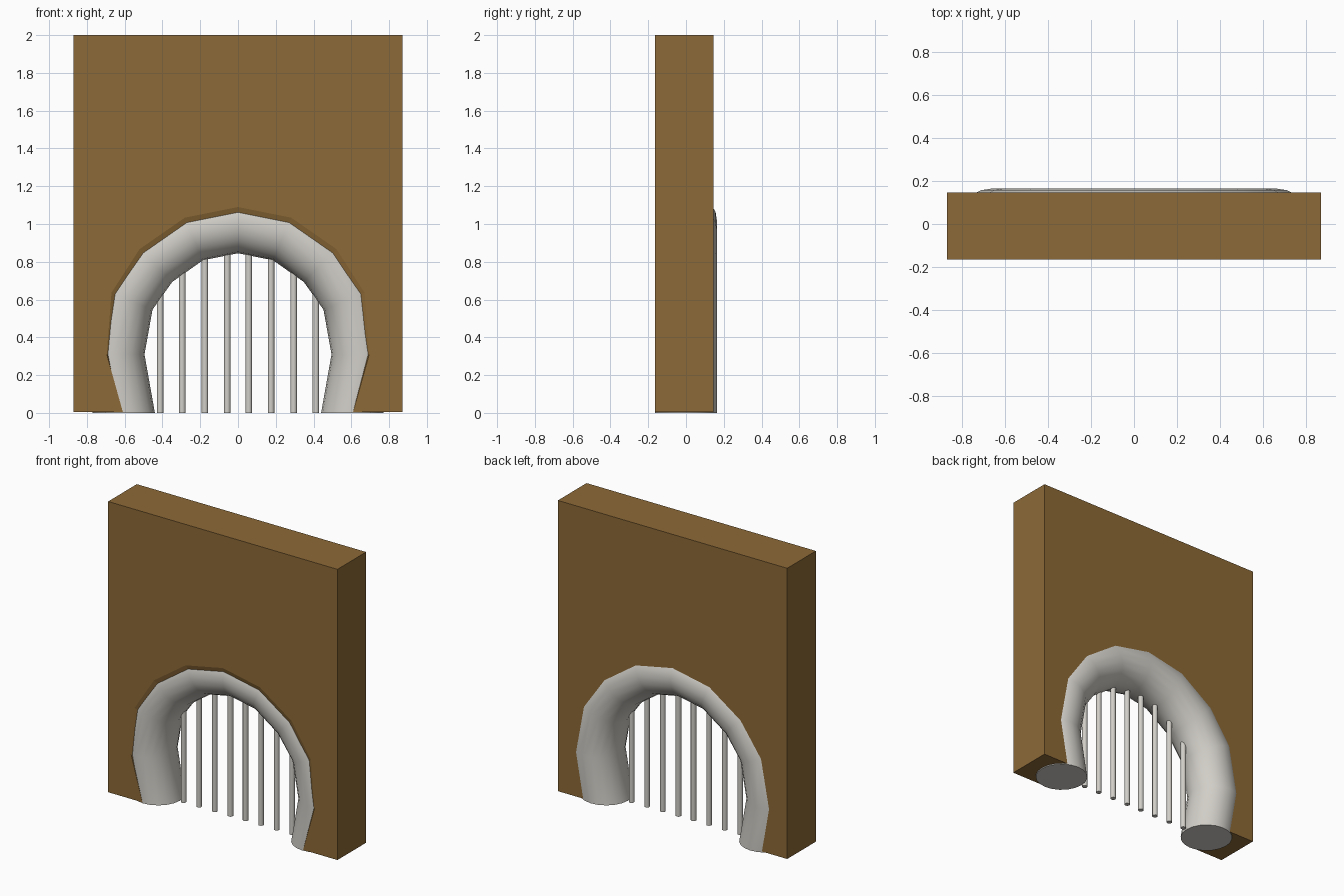
import bpy, bmesh, math
from mathutils import Vector

if "Cube" in bpy.data.objects:
    bpy.data.objects.remove(bpy.data.objects["Cube"])


def material(name, rgb):
    m = bpy.data.materials.new(name)
    m.diffuse_color = (*rgb, 1)
    m.use_nodes = True
    m.node_tree.nodes["Principled BSDF"].inputs["Base Color"].default_value = m.diffuse_color
    return m


BROWN = material("brown wall", (0.265, 0.143, 0.038))
SILVER = material("pale metal", (0.64, 0.62, 0.575))


def finish(bm, name, mat, smooth=False):
    bmesh.ops.recalc_face_normals(bm, faces=bm.faces)
    me = bpy.data.meshes.new(name)
    bm.to_mesh(me)
    bm.free()
    me.materials.append(mat)
    ob = bpy.data.objects.new(name, me)
    bpy.context.collection.objects.link(ob)
    if smooth:
        bpy.context.view_layer.objects.active = ob
        ob.select_set(True)
        bpy.ops.object.shade_smooth_by_angle(angle=math.radians(50))
        ob.select_set(False)
    return ob


# Arch centreline (x, z): right half from foot to crown, then mirrored
half = [(0.605, 0), (0.66, 0.31), (0.605, 0.61), (0.465, 0.81), (0.25, 0.96), (0, 1.01)]
path = [Vector(p) for p in half] + [Vector((-x, z)) for x, z in half[-2::-1]]
N = len(path)
normals = []
for i in range(N):
    if i in (0, N - 1):
        normals.append(Vector((1 if i == 0 else -1, 0)))
    else:
        t = ((path[i] - path[i - 1]).normalized() + (path[i + 1] - path[i]).normalized()).normalized()
        normals.append(Vector((t.y, -t.x)))

# Arch tube, with flat feet on the ground
R, SIDES = 0.165, 20
bm = bmesh.new()
rings = []
for p, n in zip(path, normals):
    ring = []
    for k in range(SIDES):
        a = 2 * math.pi * k / SIDES
        q = p + n * R * math.cos(a)
        ring.append(bm.verts.new((q.x, R * math.sin(a), q.y)))
    rings.append(ring)
for r0, r1 in zip(rings, rings[1:]):
    for k in range(SIDES):
        j = (k + 1) % SIDES
        bm.faces.new((r0[k], r0[j], r1[j], r1[k]))
bm.faces.new(rings[0])
bm.faces.new(rings[-1])
finish(bm, "arch_tube", SILVER, True)

# Wall slab with an arched opening that slopes in at its front rim
rim = [0.005, 0.035, 0.07, 0.08, 0.08, 0.08]
inner = [0.005, 0.015, 0.03, 0.03, 0.03, 0.03]
Z0 = 0.006
bm = bmesh.new()
loops = []
for y, offs in ((-0.165, rim), (-0.15, inner), (0.146, inner)):
    pts = [p + n * o for p, n, o in zip(path, normals, offs + offs[-2::-1])]
    outline = [(q.x, max(q.y, Z0)) for q in pts]
    outline += [(-0.87, Z0), (-0.87, 2), (0.87, 2), (0.87, Z0)]
    loops.append([bm.verts.new((x, y, z)) for x, z in outline])
for a, b in zip(loops, loops[1:]):
    for k in range(len(a)):
        j = (k + 1) % len(a)
        bm.faces.new((a[k], a[j], b[j], b[k]))
bm.faces.new(loops[0])
bm.faces.new(loops[-1])
finish(bm, "wall", BROWN)

# Gate bars, running up into the arch
for s in (-1, 1):
    for x, top in ((0.057, 0.9), (0.175, 0.88), (0.295, 0.82), (0.412, 0.7)):
        bm = bmesh.new()
        bmesh.ops.create_cone(bm, cap_ends=True, segments=10, radius1=0.018, radius2=0.018, depth=top)
        bmesh.ops.translate(bm, verts=bm.verts, vec=(s * x, 0, top / 2))
        finish(bm, "gate_bar", SILVER, True)
